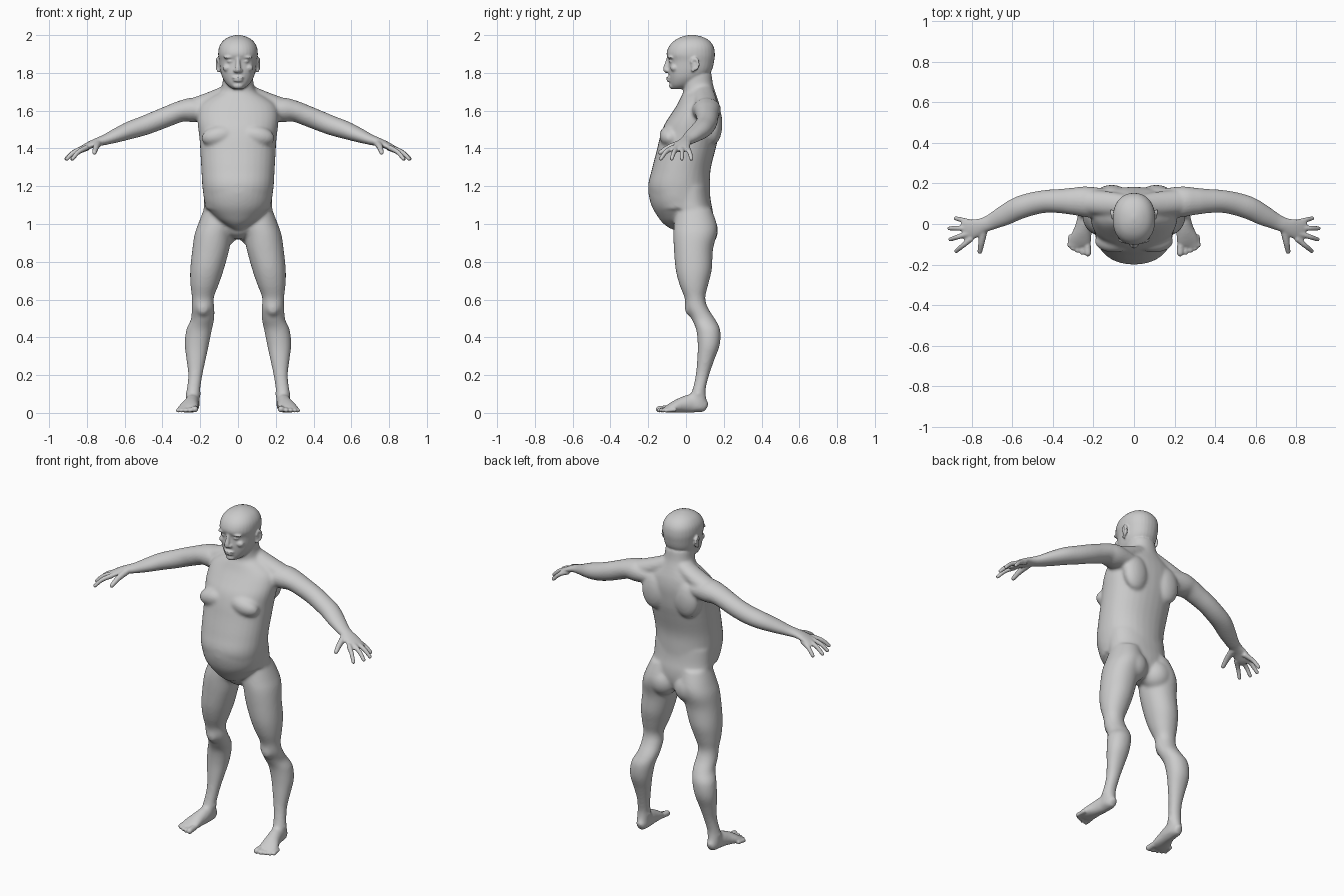
import bpy, bmesh, math
from mathutils import Vector, Matrix


def spline(rows, n=5):
    # Catmull-Rom interpolation of any table of section rows
    out = []
    for i in range(len(rows) - 1):
        a, b, c, d = (rows[max(0, min(len(rows) - 1, i + k))] for k in (-1, 0, 1, 2))
        for s in range(n):
            t = s / n
            out.append([0.5 * (2 * q + (r - p) * t + (2 * p - 5 * q + 4 * r - w) * t * t
                               + (3 * q - p - 3 * r + w) * t ** 3) for p, q, r, w in zip(a, b, c, d)])
    out.append(list(rows[-1]))
    return out


def skin(bm, rings, pair):
    # closed tube through rings, optionally mirrored to the other side
    for sx in ((1, -1) if pair else (1,)):
        vs = [[bm.verts.new((p.x * sx, p.y, p.z)) for p in r] for r in rings]
        n = len(vs[0])
        for a, b in zip(vs, vs[1:]):
            for k in range(n):
                bm.faces.new((a[k], a[(k + 1) % n], b[(k + 1) % n], b[k]))
        bm.faces.new(vs[0][::-1])
        bm.faces.new(vs[-1])


def ring(c, u, v, e=2.0, n=32):
    pts = []
    for k in range(n):
        co, si = math.cos(2 * math.pi * k / n), math.sin(2 * math.pi * k / n)
        pts.append(c + u * math.copysign(abs(co) ** (2 / e), co) + v * math.copysign(abs(si) ** (2 / e), si))
    return pts


def column(bm, rows, pair=False, e=2.2):
    # rows: z, centre x, half width, front y, back y
    skin(bm, [ring(Vector((x, (f + b) / 2, z)), Vector((max(w, .003), 0, 0)),
                   Vector((0, max((b - f) / 2, .003), 0)), e) for z, x, w, f, b in spline(rows)], pair)


def limb(bm, rows, pair=True, n=5, e=2.0):
    # rows: x, y, z, horizontal radius, vertical radius
    rows = spline(rows, n)
    pts = [Vector(r[:3]) for r in rows]
    rings = []
    for i, r in enumerate(rows):
        t = (pts[min(i + 1, len(pts) - 1)] - pts[max(i - 1, 0)]).normalized()
        side = t.cross(Vector((0, 0, 1))).normalized()
        rings.append(ring(pts[i], side * max(r[3], .002), side.cross(t) * max(r[4], .002), e, 24))
    skin(bm, rings, pair)


def digit(bm, pts, r0, r1):
    # finger or toe with a rounded tip
    p = [Vector(q) for q in pts]
    d = (p[-1] - p[-2]).normalized()
    rows = [(*q, r0 + (r1 - r0) * i / (len(p) - 1),) * 1 for i, q in enumerate(p)]
    rows[-1] = (*(p[-1] - d * r1), r1)
    rows += [(*(p[-1] - d * r1 * .4), r1 * .8), (*p[-1], r1 * .2)]
    limb(bm, [(*r, r[3]) for r in rows], n=4)


def blob(bm, loc, rad, pair=True, rot=0):
    for sx in ((1, -1) if pair else (1,)):
        m = Matrix.Diagonal((sx, 1, 1, 1)) @ Matrix.Translation(loc) @ Matrix.Rotation(rot, 4, 'Y') \
            @ Matrix.Diagonal((*rad, 1))
        bmesh.ops.create_uvsphere(bm, u_segments=24, v_segments=14, radius=1, matrix=m)


def finish(bm, name, voxel, smooth):
    bmesh.ops.recalc_face_normals(bm, faces=bm.faces)
    me = bpy.data.meshes.new(name)
    bm.to_mesh(me)
    bm.free()
    ob = bpy.data.objects.new(name, me)
    bpy.context.collection.objects.link(ob)
    r = ob.modifiers.new("fuse", 'REMESH')
    r.mode, r.voxel_size, r.use_smooth_shade = 'VOXEL', voxel, True
    s = ob.modifiers.new("relax", 'SMOOTH')
    s.factor, s.iterations = .5, smooth
    return ob


ARM = [(.15, .10, 1.60, .075, .055), (.24, .11, 1.604, .075, .064), (.30, .112, 1.597, .067, .056),
       (.36, .113, 1.575, .060, .054), (.43, .112, 1.547, .056, .053), (.50, .10, 1.52, .056, .051),
       (.57, .078, 1.497, .056, .047), (.64, .042, 1.47, .050, .038), (.70, .012, 1.447, .040, .028),
       (.74, -.005, 1.435, .037, .023), (.78, -.02, 1.42, .045, .019), (.82, -.032, 1.40, .050, .016),
       (.845, -.038, 1.388, .044, .010)]

core = bmesh.new()
# torso and neck
column(core, [(1.08, 0, .172, -.165, .13), (1.19, 0, .188, -.20, .128), (1.285, 0, .194, -.182, .13),
              (1.39, 0, .20, -.155, .155), (1.46, 0, .205, -.138, .172), (1.525, 0, .213, -.115, .18),
              (1.58, 0, .215, -.08, .183), (1.63, 0, .20, -.048, .177), (1.67, 0, .15, -.028, .165),
              (1.70, 0, .10, -.015, .155), (1.74, 0, .083, -.02, .143), (1.80, 0, .08, -.03, .135)])
# overhanging belly
column(core, [(.972, 0, .02, -.08, -.02), (1.0, 0, .07, -.118, .02), (1.035, 0, .118, -.147, .06),
              (1.10, 0, .170, -.184, .10), (1.19, 0, .186, -.20, .11), (1.25, 0, .17, -.17, .10)], e=2)
# pelvis
column(core, [(.92, 0, .03, .0, .09), (.95, 0, .08, -.045, .125), (1.0, 0, .15, -.06, .142),
              (1.06, 0, .18, -.07, .143), (1.12, 0, .18, -.09, .132), (1.2, 0, .178, -.09, .122)])
# legs
column(core, [(1.08, .10, .08, -.05, .135), (1.0, .115, .096, -.063, .163), (.945, .131, .099, -.067, .163),
              (.865, .144, .098, -.064, .143), (.76, .164, .089, -.055, .137), (.68, .177, .075, -.035, .118),
              (.61, .186, .058, -.008, .102), (.555, .185, .06, .0, .117), (.495, .188, .062, .03, .155),
              (.44, .206, .068, .054, .181), (.36, .218, .064, .062, .179), (.28, .222, .051, .059, .15),
              (.20, .226, .038, .051, .123), (.12, .236, .036, .033, .104), (.06, .24, .037, .005, .11),
              (.02, .24, .035, .0, .108)], True, 2.1)
# arms and trapezius
limb(core, ARM)
limb(core, [(.02, .09, 1.715, .05, .04), (.12, .10, 1.665, .06, .045), (.24, .11, 1.615, .06, .05)])
# muscle masses: chest, shoulder blades, buttocks, kneecaps, ankles
blob(core, (.10, -.085, 1.467), (.095, .056, .055), rot=.2)
blob(core, (.11, .145, 1.53), (.08, .048, .11))
blob(core, (.087, .088, .965), (.088, .082, .09))
blob(core, (.185, .018, .56), (.036, .026, .045))
blob(core, (.237, .065, .10), (.044, .022, .022))
# feet
limb(core, [(.238, .113, .03, .012, .015), (.238, .10, .035, .028, .033), (.24, .04, .05, .037, .050),
            (.25, -.02, .042, .043, .042), (.262, -.07, .029, .055, .029), (.27, -.105, .018, .056, .017),
            (.27, -.12, .015, .045, .011)])
base = finish(core, "body_core", .009, 7)

# take the relaxed core and fuse the finer parts onto it
fine = bmesh.new()
fine.from_object(base, bpy.context.evaluated_depsgraph_get())
bpy.data.objects.remove(base)
limb(fine, ARM)
# skull and jaw
column(fine, [(1.714, 0, .025, -.07, -.01), (1.735, 0, .055, -.083, .05), (1.77, 0, .08, -.089, .10),
              (1.81, 0, .093, -.093, .135), (1.862, 0, .10, -.092, .149), (1.90, 0, .105, -.103, .153),
              (1.94, 0, .099, -.09, .146), (1.972, 0, .077, -.06, .122), (1.992, 0, .043, -.02, .083),
              (2.001, 0, .008, .02, .04)])
# nose, lips, chin
limb(fine, [(0, -.088, 1.885, .010, .012), (0, -.10, 1.845, .012, .014), (0, -.108, 1.818, .016, .014),
            (0, -.098, 1.803, .012, .008)], False)
blob(fine, (.015, -.096, 1.812), (.010, .013, .010))
blob(fine, (0, -.088, 1.774), (.032, .018, .007), False)
blob(fine, (0, -.086, 1.760), (.027, .018, .008), False)
blob(fine, (0, -.072, 1.732), (.028, .018, .018), False)
# brows, eyes, cheeks
blob(fine, (.042, -.080, 1.884), (.036, .017, .009), rot=.1)
blob(fine, (.040, -.077, 1.862), (.018, .014, .009))
blob(fine, (.055, -.062, 1.826), (.026, .021, .020))
# ears: rim and lobe
for k in range(9):
    a = math.radians(-100 + 32 * k)
    blob(fine, (.108 + .004 * math.cos(a), .047 + .018 * math.cos(a), 1.847 + .027 * math.sin(a)),
         (.008, .008, .010))
blob(fine, (.103, .045, 1.842), (.008, .018, .027))
blob(fine, (.105, .036, 1.812), (.007, .009, .010))
# fingers and thumb
for b, t in (((.80, -.070), (.882, -.138)), ((.81, -.045), (.913, -.078)),
             ((.81, -.020), (.918, -.022)), ((.79, .005), (.887, .030))):
    mid = (b[0] * .45 + t[0] * .55, b[1] * .45 + t[1] * .55)
    digit(fine, [(*b, 1.405), (*mid, 1.381), (*t, 1.338)], .0145, .0105)
digit(fine, [(.74, -.025, 1.428), (.752, -.09, 1.405), (.762, -.147, 1.372)], .020, .012)
# toes
for x0, x1, y, r in ((.230, .227, -.160, .017), (.254, .255, -.153, .0125), (.276, .279, -.143, .012),
                     (.296, .302, -.132, .0115), (.312, .320, -.117, .011)):
    digit(fine, [(x0, y + .065, r + .006), (x0 * .5 + x1 * .5, y + .03, r + .004), (x1, y, r)], r, r)
finish(fine, "body", .0055, 4)
